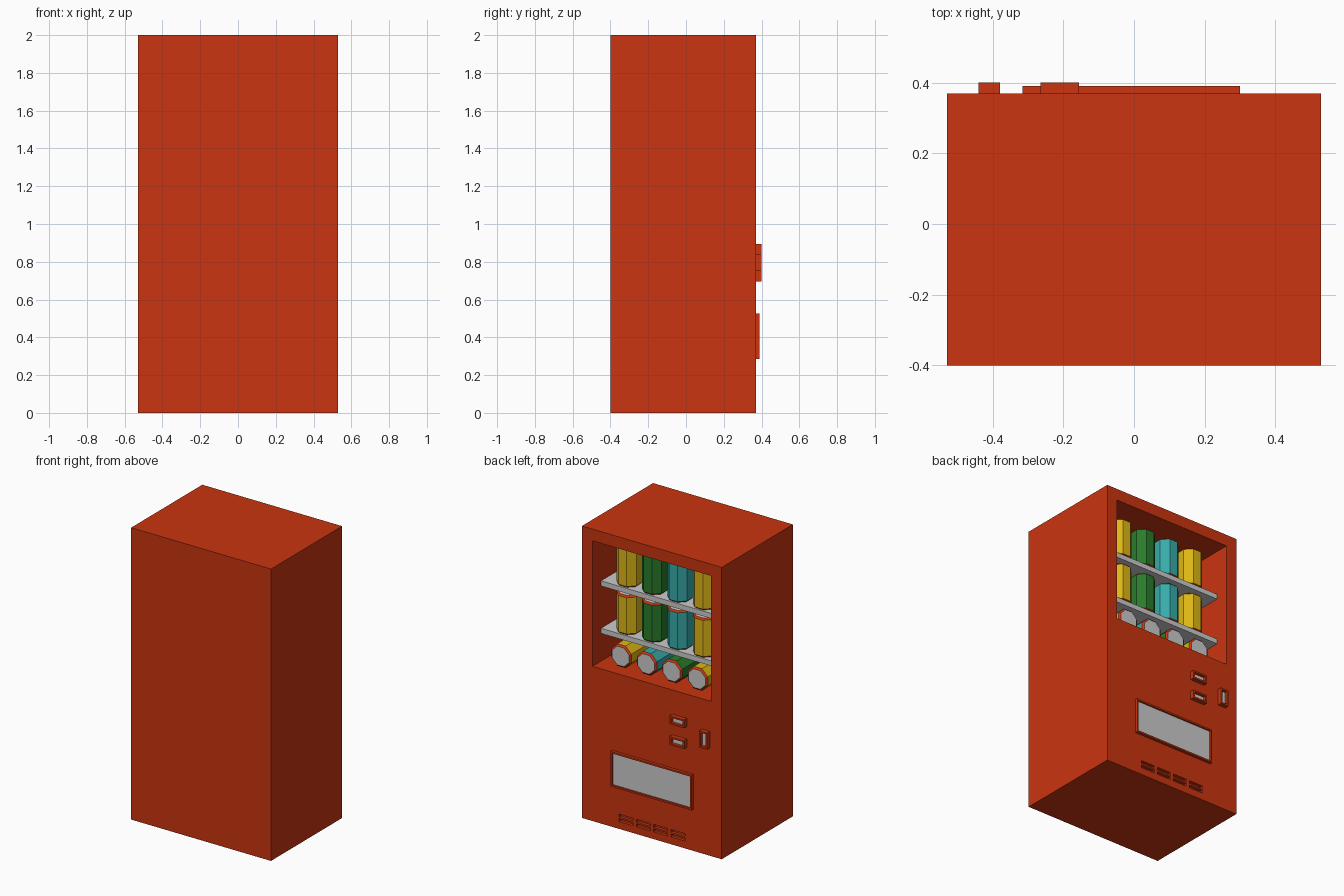
import bpy
import bmesh
import math
from mathutils import Matrix, Vector

if "Cube" in bpy.data.objects:
    bpy.data.objects.remove(bpy.data.objects["Cube"], do_unlink=True)


def material(name, r, g, b):
    m = bpy.data.materials.new(name)
    m.use_nodes = True
    m.diffuse_color = (r, g, b, 1)
    m.node_tree.nodes["Principled BSDF"].inputs["Base Color"].default_value = (r, g, b, 1)
    return m


RED = material("cabinet red", 0.59, 0.035, 0.005)
GREY = material("light grey", 0.6, 0.6, 0.6)
YELLOW = material("can yellow", 0.73, 0.47, 0.008)
GREEN = material("can green", 0.022, 0.2, 0.024)
TEAL = material("can teal", 0.04, 0.41, 0.41)

FACE = 0.37      # plane of the service side
BACK = 0.04      # rear wall of the display bay
FLOOR = 1.06     # floor of the display bay


def add_box(bm, x, y, z):
    """Add a box given (low, high) pairs on each axis."""
    size = [b - a for a, b in (x, y, z)]
    mid = Vector([(a + b) / 2 for a, b in (x, y, z)])
    bmesh.ops.create_cube(bm, size=1, matrix=Matrix.Translation(mid) @ Matrix.Diagonal((*size, 1)))


def make_object(name, bm, *mats):
    mesh = bpy.data.meshes.new(name)
    bm.to_mesh(mesh)
    bm.free()
    for m in mats:
        mesh.materials.append(m)
    ob = bpy.data.objects.new(name, mesh)
    bpy.context.collection.objects.link(ob)
    return ob


def box(name, x, y, z, mat):
    bm = bmesh.new()
    add_box(bm, x, y, z)
    return make_object(name, bm, mat)


# Cabinet with the display bay and vent slots cut out
cabinet = box("cabinet", (-0.53, 0.53), (-0.4, FACE), (0, 2), RED)
bm = bmesh.new()
add_box(bm, (-0.45, 0.45), (BACK, FACE + 0.1), (FLOOR, 1.92))
for i in range(4):
    x = 0.195 - 0.131 * i
    for z in (0.05, 0.081):
        add_box(bm, (x - 0.053, x + 0.053), (FACE - 0.02, FACE + 0.1), (z, z + 0.02))
cutter = make_object("cabinet_cutter", bm, RED)
cutter.hide_render = True
cut = cabinet.modifiers.new("openings", "BOOLEAN")
cut.operation = "DIFFERENCE"
cut.solver = "EXACT"
cut.object = cutter
bpy.context.view_layer.objects.active = cabinet
bpy.ops.object.modifier_apply(modifier=cut.name)
bpy.data.objects.remove(cutter, do_unlink=True)


# Raised frame whose outer face is inset and sunk to a grey panel
def framed_panel(name, x, z, out, border, sink):
    bm = bmesh.new()
    add_box(bm, x, (FACE - 0.01, out), z)
    bm.normal_update()
    front = max(bm.faces, key=lambda f: f.normal.y)
    bmesh.ops.inset_region(bm, faces=[front], thickness=border)
    pocket = bmesh.ops.extrude_discrete_faces(bm, faces=[front])["faces"][0]
    bmesh.ops.translate(bm, verts=pocket.verts, vec=(0, -sink, 0))
    pocket.material_index = 1
    return make_object(name, bm, RED, GREY)


framed_panel("collection_tray", (-0.315, 0.30), (0.285, 0.525), 0.39, 0.016, 0.012)
framed_panel("upper_button", (-0.265, -0.155), (0.838, 0.895), 0.4, 0.016, 0.02)
framed_panel("lower_button", (-0.265, -0.155), (0.695, 0.753), 0.4, 0.016, 0.02)
framed_panel("coin_slot", (-0.44, -0.38), (0.738, 0.852), 0.4, 0.016, 0.02)

# Shelves
SHELVES = {"upper": 1.61, "lower": 1.285}
for label, top in SHELVES.items():
    box(label + "_shelf", (-0.45, 0.45), (BACK, 0.277), (top - 0.035, top), GREY)


# Eight-sided can: coloured wall, red chamfered rims, grey ends
def can(name, colour, base, lying=False, radius=0.081, height=0.27):
    bm = bmesh.new()
    bmesh.ops.create_cone(bm, cap_ends=True, segments=8, radius1=radius, radius2=radius,
                          depth=height, matrix=Matrix.Translation((0, 0, height / 2))
                          @ Matrix.Rotation(math.pi / 8, 4, "Z"))
    rims = [e for e in bm.edges if abs(e.verts[0].co.z - e.verts[1].co.z) < 0.001]
    bmesh.ops.bevel(bm, geom=rims, offset=0.011, segments=1, affect="EDGES")
    bm.normal_update()
    for f in bm.faces:
        slope = abs(f.normal.z)
        f.material_index = 2 if slope > 0.95 else 1 if slope > 0.1 else 0
    ob = make_object(name, bm, colour, RED, GREY)
    ob.location = base
    if lying:
        ob.rotation_euler.x = math.pi / 2
    return ob


# Two standing rows and one row lying on the bay floor
for i in range(4):
    x = 0.29 - 0.193 * i
    for label, top in SHELVES.items():
        can(f"{label}_can_{i + 1}", (YELLOW, GREEN, TEAL, YELLOW)[i], (x, 0.2, top))
    can(f"lying_can_{i + 1}", (YELLOW, TEAL, GREEN, YELLOW)[i], (x, 0.295, FLOOR + 0.082),
        lying=True, height=0.25)
